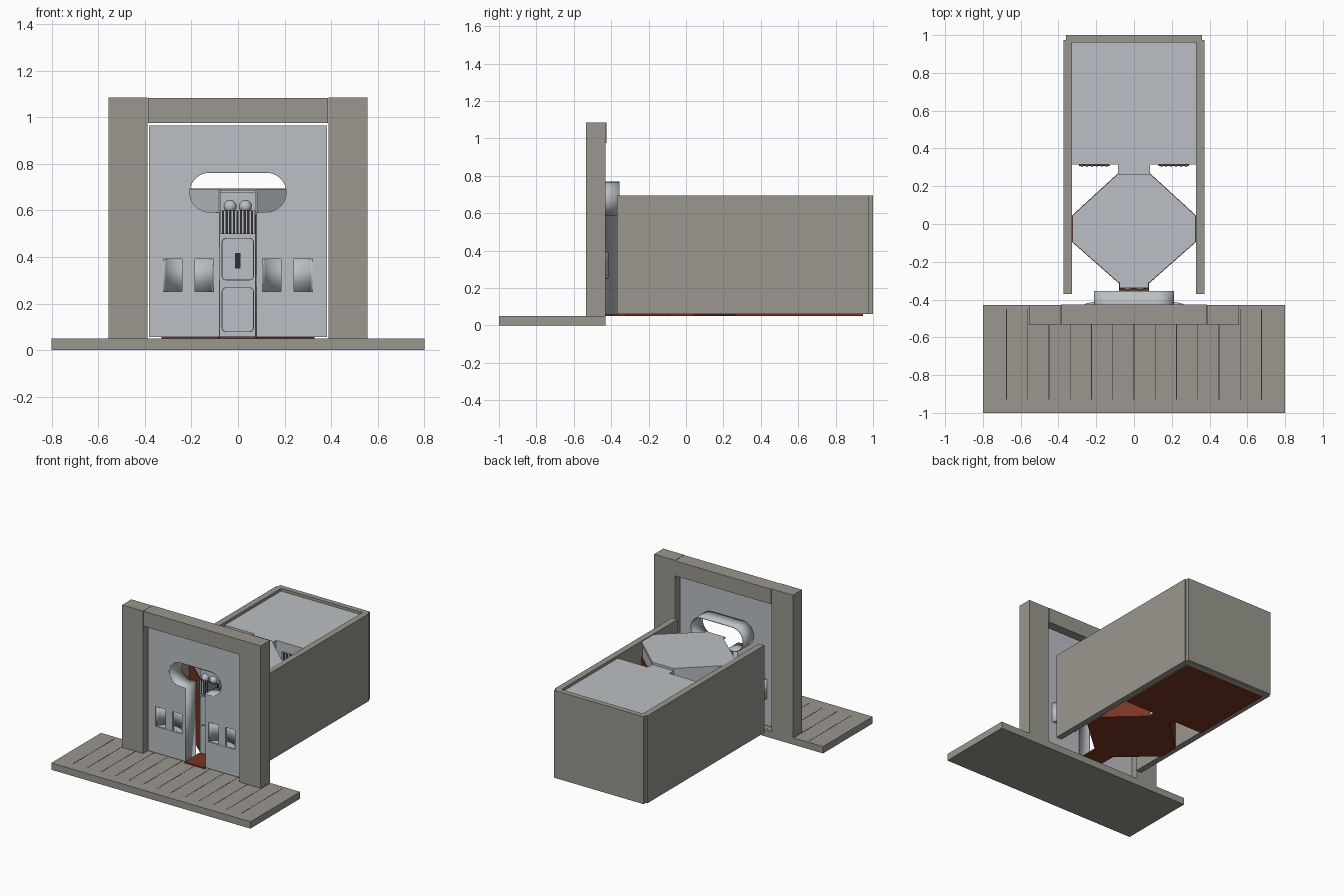
import bpy, bmesh, math
from mathutils import Vector

cube = bpy.data.objects.get("Cube")
if cube:
    bpy.data.objects.remove(cube, do_unlink=True)


def material(name, rgb):
    m = bpy.data.materials.new(name)
    m.use_nodes = True
    m.diffuse_color = (*rgb, 1)
    m.node_tree.nodes["Principled BSDF"].inputs["Base Color"].default_value = (*rgb, 1)
    return m


STONE = material("warm grey stone", (0.32, 0.31, 0.27))
METAL = material("pale grey metal", (0.5, 0.525, 0.555))
RED = material("dark red", (0.19, 0.035, 0.017))
DARK = material("charcoal", (0.03, 0.03, 0.035))


def finish(name, bm, mat):
    bmesh.ops.recalc_face_normals(bm, faces=bm.faces)
    mesh = bpy.data.meshes.new(name)
    bm.to_mesh(mesh)
    bm.free()
    ob = bpy.data.objects.new(name, mesh)
    bpy.context.collection.objects.link(ob)
    if mat:
        mesh.materials.append(mat)
    return ob


def box(name, x, y, z, mat, bevel=0):
    """Box given by its (low, high) range on each axis."""
    bm = bmesh.new()
    bmesh.ops.create_cube(bm, size=1)
    for v in bm.verts:
        v.co = Vector([(r[0] + r[1]) / 2 + c * (r[1] - r[0]) for r, c in zip((x, y, z), v.co)])
    if bevel:
        edges = [e for e in bm.edges if abs(e.verts[0].co.y - e.verts[1].co.y) > 1e-4]
        bmesh.ops.bevel(bm, geom=edges, offset=bevel, segments=4, profile=0.5, affect='EDGES')
    return finish(name, bm, mat)


def prism(name, points, low, high, axis, mat):
    """Closed outline extruded along y or z."""
    bm = bmesh.new()
    place = (lambda a, b: (a, low, b)) if axis == 'Y' else (lambda a, b: (a, b, low))
    face = bm.faces.new([bm.verts.new(place(*p)) for p in points])
    out = bmesh.ops.extrude_face_region(bm, geom=[face])["geom"]
    step = (0, high - low, 0) if axis == 'Y' else (0, 0, high - low)
    bmesh.ops.translate(bm, vec=step, verts=[g for g in out if isinstance(g, bmesh.types.BMVert)])
    return finish(name, bm, mat)


def strip(name, rows, mat, thickness):
    """Open wall made from two matching rows of points."""
    bm = bmesh.new()
    a, b = [[bm.verts.new(p) for p in row] for row in rows]
    for i in range(len(a) - 1):
        bm.faces.new((a[i], a[i + 1], b[i + 1], b[i]))
    ob = finish(name, bm, mat)
    mod = ob.modifiers.new("thickness", 'SOLIDIFY')
    mod.thickness = thickness
    mod.offset = 0
    smooth(ob)
    return ob


def smooth(ob):
    bpy.ops.object.select_all(action='DESELECT')
    ob.select_set(True)
    bpy.context.view_layer.objects.active = ob
    bpy.ops.object.shade_smooth_by_angle(angle=math.radians(35))


# Paved step with narrow joints
box("step", (-0.8, 0.8), (-1, -0.43), (0, 0.05), STONE)
for i in range(-6, 7):
    x = i * 0.1125
    box("step_joint", (x - 0.0015, x + 0.0015), (-0.93, -0.45), (0.0495, 0.051), DARK)

# Door frame
for side, s in (("left", 1), ("right", -1)):
    box(side + "_post", sorted((s * 0.388, s * 0.557)), (-0.535, -0.43), (0.05, 1.085), STONE)
box("lintel", (-0.387, 0.387), (-0.533, -0.425), (0.975, 1.084), STONE)

# Keyhole outline: narrow channel opening into a wide rounded slot
R, MID, HALF = 0.0875, 0.6775, 0.1225
key = [(-0.08, 0.057), (-0.08, MID - R)]
for s, start in ((-1, 270), (1, 90)):
    for k in range(17):
        a = math.radians(start - k * 180 / 16)
        key.append((s * HALF + R * math.cos(a), MID + R * math.sin(a)))
key += [(0.08, MID - R), (0.08, 0.057)]

# Door panel with grip pockets cut through
outer = [(0.382, 0.057), (0.382, 0.965), (-0.382, 0.965), (-0.382, 0.057)]
panel = prism("door_panel", key + outer, -0.49, -0.475, 'Y', METAL)
strip("keyhole_lining",
      [[(x, -0.489, z) for x, z in key],
       [(x, -0.355 if z > 0.6 or abs(x) > 0.09 else -0.37, z) for x, z in key]], METAL, 0.006)

for s in (-1, 1):
    cx, half, z0, z1 = s * 0.213, 0.107, 0.25, 0.393
    cutter = box("pocket_cutter", (cx - half, cx + half), (-0.6, -0.4), (z0, z1), None)
    cutter.hide_render = True
    cutter.hide_viewport = True
    mod = panel.modifiers.new("pocket", 'BOOLEAN')
    mod.object = cutter
    mod.solver = 'EXACT'
    # Curved pocket back, with flat ends and a vertical grip bar
    depth = 0.068
    radius = (half ** 2 + depth ** 2) / (2 * depth)
    sweep = math.asin(half / radius)
    arc = []
    for k in range(17):
        a = sweep * (k / 8 - 1)
        arc.append((cx + radius * math.sin(a), -0.484 + depth - radius + radius * math.cos(a)))
    strip("pocket_back", [[(x, y, z) for x, y in arc] for z in (z0, z1)], METAL, 0.004)
    for z in (z0, z1):
        prism("pocket_end", arc, z - 0.002, z + 0.002, 'Z', METAL)
    box("grip_bar", (cx - 0.028, cx + 0.028), (-0.488, -0.468), (z0, z1), METAL)

# Chamber walls, open towards the door
for side, s in (("left", 1), ("right", -1)):
    box(side + "_wall", sorted((s * 0.327, s * 0.372)), (-0.37, 0.975), (0.06, 0.695), STONE)
box("back_wall", (-0.36, 0.36), (0.962, 1.0), (0.06, 0.695), STONE)

# Rear block, neck and eight-sided core
box("rear_block", (-0.327, 0.327), (0.315, 0.963), (0.06, 0.675), METAL)
box("neck", (-0.085, 0.085), (0.25, 0.32), (0.06, 0.675), METAL)
half_plan = [(0.082, -0.31), (0.325, -0.095), (0.325, 0.045), (0.085, 0.265)]
plan = half_plan + [(-x, y) for x, y in reversed(half_plan)]


def scaled(k):
    return [(x * k, (y + 0.022) * k - 0.022) for x, y in plan]


prism("core_body", scaled(1.006), 0.06, 0.58, 'Z', RED)
prism("core_fascia", scaled(0.985), 0.58, 0.675, 'Z', METAL)
prism("core_lid", plan, 0.67, 0.692, 'Z', METAL)

# Red underside following the plan
prism("core_floor", scaled(1.008), 0.05, 0.06, 'Z', RED)
box("rear_floor", (-0.327, 0.327), (0.315, 0.945), (0.05, 0.06), RED)
box("neck_floor", (-0.085, 0.085), (0.25, 0.32), (0.05, 0.06), RED)
box("entry_floor", (-0.08, 0.08), (-0.5, -0.3), (0.05, 0.06), RED)

# Front console on the narrow face of the core
box("console_back", (-0.078, 0.076), (-0.325, -0.305), (0.06, 0.685), METAL)
box("console_top", (-0.078, 0.076), (-0.34, -0.315), (0.675, 0.688), METAL)
box("console_shelf", (-0.078, 0.076), (-0.345, -0.315), (0.5, 0.6), DARK)
for i in range(10):
    x = -0.072 + i * 0.0155
    box("shelf_rib", (x - 0.003, x + 0.003), (-0.35, -0.34), (0.5, 0.6), METAL)
for x in (-0.034, 0.032):
    bm = bmesh.new()
    bmesh.ops.create_uvsphere(bm, u_segments=20, v_segments=12, radius=0.027)
    bmesh.ops.translate(bm, vec=(x, -0.325, 0.617), verts=bm.verts)
    smooth(finish("console_ball", bm, METAL))
for z0, z1 in ((0.3, 0.482), (0.078, 0.27)):
    box("console_panel_edge", (-0.07, 0.068), (-0.328, -0.32), (z0, z1), DARK, 0.018)
    box("console_panel", (-0.067, 0.065), (-0.332, -0.32), (z0 + 0.003, z1 - 0.003), METAL, 0.016)
box("console_slot", (-0.013, 0.011), (-0.336, -0.325), (0.35, 0.418), DARK)

# Ribbed racks on the front of the rear block
for s in (-1, 1):
    box("rack", sorted((s * 0.13, s * 0.29)), (0.308, 0.32), (0.48, 0.6), DARK)
    for i in range(6):
        x = s * (0.145 + i * 0.026)
        box("rack_rib", (x - 0.005, x + 0.005), (0.302, 0.312), (0.47, 0.61), METAL)
